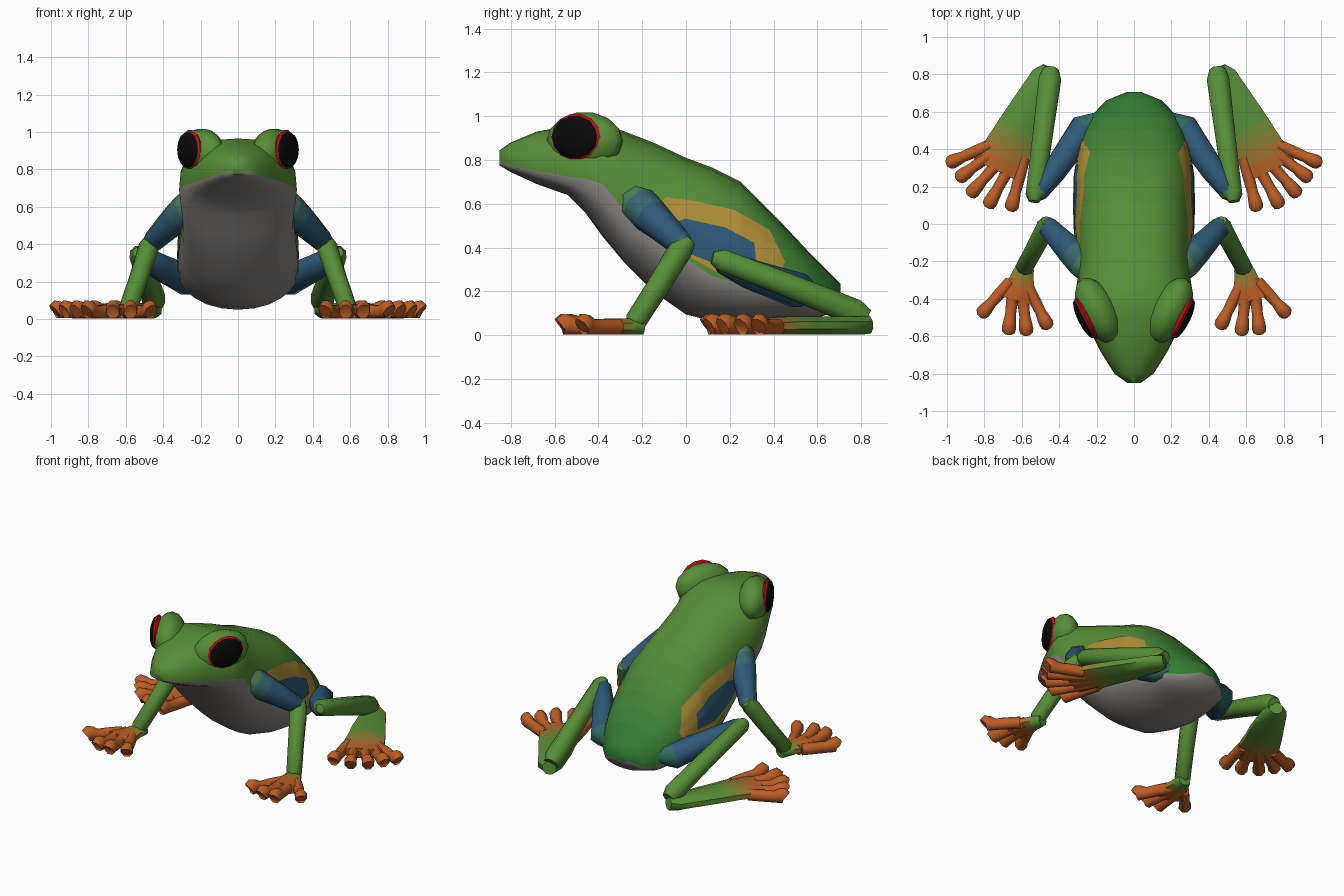
import bpy, bmesh
from math import cos, sin, pi, radians, copysign
from mathutils import Vector, Matrix
from mathutils.bvhtree import BVHTree

if "Cube" in bpy.data.objects:
    bpy.data.objects.remove(bpy.data.objects["Cube"])

GREEN, DEEP = (.10, .27, .04), (.035, .2, .035)
BLUE, ORANGE, YELLOW = (.03, .1, .18), (.5, .11, .02), (.42, .28, .04)
BELLY, RED, BLACK = (.25, .235, .22), (.5, .005, .01), (.003, .003, .003)
mats = {}


def mix(a, b, t):
    return tuple(round(p + (q - p) * t, 4) for p, q in zip(a, b))


def mat(c):
    if c not in mats:
        mats[c] = bpy.data.materials.new("paint_%d" % len(mats))
        mats[c].diffuse_color = (*c, 1)
    return mats[c]


def finish(name, bm, colours, mirror=True):
    """Turn a bmesh into an object; material slots follow the colour list."""
    bmesh.ops.recalc_face_normals(bm, faces=bm.faces)
    me = bpy.data.meshes.new(name)
    bm.to_mesh(me)
    bm.free()
    for c in colours:
        me.materials.append(mat(c))
    ob = bpy.data.objects.new(name, me)
    bpy.context.collection.objects.link(ob)
    if mirror:
        ob.modifiers.new("mirror", 'MIRROR').use_mirror_merge = False
    return ob


def loft(bm, rings, slot):
    """Skin closed rings; slot(i, j) gives the material index."""
    vs = [[bm.verts.new(p) for p in r] for r in rings]
    n = len(rings[0])
    for i in range(len(vs) - 1):
        for j in range(n):
            k = (j + 1) % n
            f = bm.faces.new((vs[i][j], vs[i][k], vs[i + 1][k], vs[i + 1][j]))
            f.material_index = slot(i, j)
    bm.faces.new(vs[0]).material_index = slot(0, 0)
    bm.faces.new(vs[-1][::-1]).material_index = slot(len(vs) - 2, 0)


def tube(name, pts, colours, n=8):
    """Limb along (x, y, z, half width, half height), one colour per segment."""
    P = [Vector(p[:3]) for p in pts]
    rings = []
    for i, p in enumerate(pts):
        t = (P[min(i + 1, len(P) - 1)] - P[max(i - 1, 0)]).normalized()
        side = t.cross(Vector((0, 0, 1))).normalized()
        up = side.cross(t)
        angs = [2 * pi * (j + .5) / n for j in range(n)]
        rings.append([P[i] + side * cos(a) * p[3] + up * sin(a) * p[4] for a in angs])
    bm = bmesh.new()
    loft(bm, rings, lambda i, j: min(i, len(colours) - 1))
    return finish(name, bm, colours)


def ellipsoid(name, centre, radii, colour, turn):
    bm = bmesh.new()
    m = (Matrix.Translation(centre) @ Matrix.Rotation(turn, 4, 'Z')
         @ Matrix.Diagonal((*radii, 1)) @ Matrix.Rotation(pi / 2, 4, 'Y'))
    bmesh.ops.create_uvsphere(bm, u_segments=14, v_segments=8, radius=1, matrix=m)
    return finish(name, bm, [colour])


# Body: y, underside z, colour line z, back z, half width
sections = [
    (-.85, .775, .79, .845, .035), (-.80, .745, .775, .88, .105),
    (-.68, .69, .75, .93, .18), (-.54, .64, .725, .955, .25),
    (-.46, .56, .715, .965, .29), (-.38, .45, .69, .965, .315),
    (-.28, .33, .57, .93, .30), (-.15, .20, .44, .88, .305),
    (0, .095, .35, .81, .318), (.12, .065, .27, .765, .32),
    (.25, .05, .235, .70, .32), (.35, .053, .215, .60, .305),
    (.42, .06, .2, .53, .29), (.50, .065, .18, .445, .265),
    (.57, .07, .16, .37, .235), (.66, .10, .145, .28, .15),
    (.705, .17, .18, .235, .04)]
N = 24
rings = []
for y, zb, zm, zt, w in sections:
    ring = []
    for j in range(N):
        c, s = cos(2 * pi * j / N), sin(2 * pi * j / N)
        e = 2 / 1.75 if s < 0 and y > -.2 else 2 / 2.3 if y < -.6 or y > .6 else 2 / 2.6
        ec = e if s >= 0 else 2 / 2.1
        h = zt - zm if s > 0 else zm - zb
        ring.append((copysign(abs(c) ** ec * w, c), y, zm + copysign(abs(s) ** e * h, s)))
    rings.append(ring)
bm = bmesh.new()
loft(bm, rings, lambda i, j: 7 if j >= N // 2 else max(0, min(6, i - 8)))
bmesh.ops.recalc_face_normals(bm, faces=bm.faces)
skin = BVHTree.FromBMesh(bm)
finish("body", bm, [mix(GREEN, DEEP, t / 6) for t in range(7)] + [BELLY], False)


# Flank markings, projected onto the body side
def marking(name, outline, lift, colour):
    bm = bmesh.new()
    bm.faces.new([bm.verts.new((0, y, z)) for y, z in outline])
    bmesh.ops.triangulate(bm, faces=bm.faces)
    bmesh.ops.subdivide_edges(bm, edges=bm.edges, cuts=9, use_grid_fill=True)
    for v in bm.verts:
        hit, nor, _, _ = skin.ray_cast(Vector((2, v.co.y, v.co.z)), Vector((-1, 0, 0)))
        if hit:
            v.co = hit + nor * lift
    ob = finish(name, bm, [colour])
    if ob.data.polygons[0].normal.x < 0:
        ob.data.flip_normals()


marking("flank_yellow", [(-.12, .6), (-.09, .63), (.05, .61), (.22, .57), (.38, .48),
                         (.45, .335), (.43, .28), (.31, .235), (.18, .265),
                         (.02, .355), (-.1, .425)], .004, YELLOW)
marking("flank_blue", [(-.12, .5), (0, .53), (.18, .49), (.31, .42), (.32, .32),
                       (.15, .32), (.02, .37), (-.08, .43)], .008, BLUE)

# Eyes: brow bulge, red rim, black ball
TURN = radians(-26.5)
ellipsoid("brow", (.193, -.462, .887), (.1, .19, .133), GREEN, TURN)
ellipsoid("eye_rim", (.257, -.502, .905), (.03, .125, .107), RED, TURN)
ellipsoid("eye", (.266, -.507, .905), (.034, .116, .099), BLACK, TURN)

# Front legs
tube("upper_arm", [(.2, -.26, .635, .085, .085), (.27, -.21, .59, .09, .09),
                   (.32, -.16, .545, .084, .084),
                   (.38, -.1, .49, .072, .072), (.455, -.02, .415, .058, .058),
                   (.48, .01, .395, .035, .035)],
     [mix(GREEN, BLUE, .4), mix(GREEN, BLUE, .8), BLUE, BLUE, mix(GREEN, BLUE, .8)])
tube("forearm", [(.462, .015, .435, .035, .035), (.475, -.025, .39, .056, .056),
                 (.53, -.13, .22, .052, .052), (.585, -.23, .065, .05, .05),
                 (.59, -.245, .04, .03, .03)], [GREEN])
tube("hand", [(.575, -.195, .035, .04, .035), (.585, -.24, .04, .055, .04),
              (.595, -.27, .04, .063, .04), (.60, -.30, .04, .072, .04),
              (.61, -.34, .04, .09, .04), (.63, -.41, .04, .112, .036)],
     [mix(GREEN, ORANGE, t) for t in (0, .2, .45, .7, 1)])

# Back legs
tube("thigh", [(.12, .57, .2, .05, .05), (.27, .51, .205, .083, .083),
               (.42, .29, .28, .07, .07), (.51, .17, .335, .055, .055),
               (.525, .14, .345, .03, .03)],
     [mix(DEEP, BLUE, .6), BLUE, BLUE, mix(GREEN, BLUE, .5)])
tube("shank", [(.535, .12, .355, .03, .03), (.53, .16, .345, .053, .053),
               (.49, .46, .23, .058, .058), (.45, .77, .105, .065, .065),
               (.445, .82, .075, .045, .05)], [GREEN])
tube("foot", [(.45, .832, .05, .045, .045), (.475, .79, .045, .08, .045),
              (.57, .60, .045, .112, .045), (.62, .51, .045, .122, .045),
              (.645, .46, .045, .128, .045), (.67, .41, .043, .136, .043),
              (.70, .35, .042, .142, .04), (.732, .285, .04, .148, .036)],
     [GREEN, GREEN, GREEN] + [mix(GREEN, ORANGE, t) for t in (.15, .35, .6, .9)])


# Digits with flared pads, fanned from a knuckle line
def digits(name, start, end, tips):
    for i, (tx, ty) in enumerate(tips):
        b = Vector(start).lerp(Vector(end), i / (len(tips) - 1))
        pts = []
        for t, w, h in ((-.25, .034, .037), (.3, .034, .038), (.62, .031, .037),
                        (.82, .038, .047), (.95, .041, .051), (1, .036, .042)):
            p = b.lerp(Vector((tx, ty)), t)
            pts.append((p.x, p.y, h * .925 + .004, w, h))
        tube("%s_%d" % (name, i + 1), pts, [ORANGE])


digits("finger", (.555, -.36), (.69, -.34), [(.465, -.54), (.575, -.575), (.67, -.57), (.81, -.475)])
digits("toe", (.60, .30), (.81, .405), [(.655, .09), (.775, .105), (.87, .165), (.93, .25), (.98, .33)])

# Smooth shading with kept creases
for ob in bpy.data.objects:
    ob.select_set(True)
    bpy.context.view_layer.objects.active = ob
bpy.ops.object.shade_smooth_by_angle(angle=radians(52))

for m in bpy.data.materials:
    if m.users and not m.is_grease_pencil:
        m.use_nodes = True
        m.node_tree.nodes["Principled BSDF"].inputs["Base Color"].default_value = m.diffuse_color
